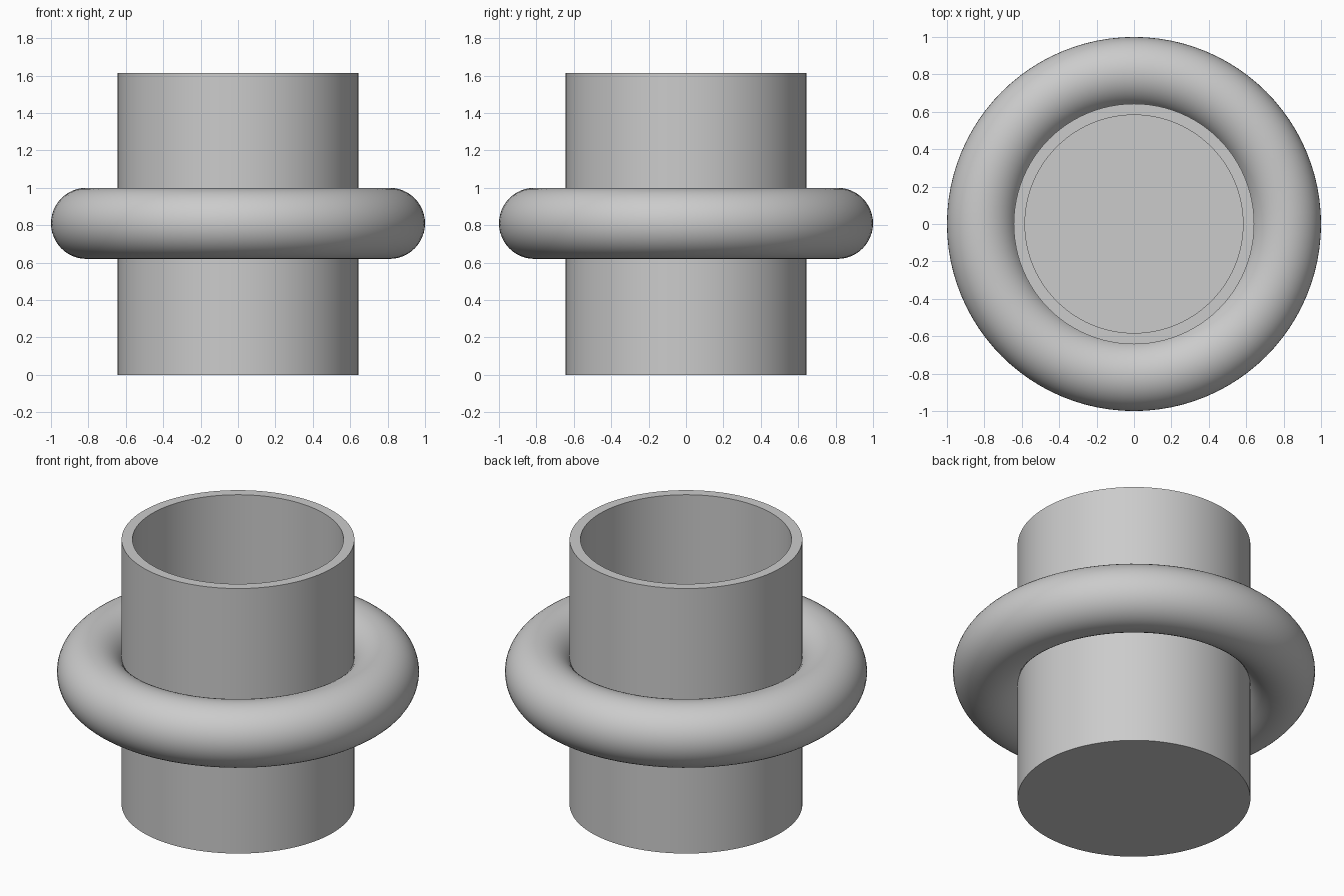
import bpy
import bmesh
from math import radians, tau
from mathutils import Matrix, Vector

cube = bpy.data.objects.get("Cube")
if cube:
    bpy.data.objects.remove(cube, do_unlink=True)

OUTER, INNER, HEIGHT, FLOOR = 0.643, 0.583, 1.615, 0.06
RING_MAJOR, RING_MINOR, RING_Z = 0.81, 0.19, 0.81

grey = bpy.data.materials.new("plain grey")
colour = (0.6, 0.6, 0.6, 1)
grey.use_nodes = True
grey.diffuse_color = colour
grey.node_tree.nodes["Principled BSDF"].inputs["Base Color"].default_value = colour


def finish(obj):
    """Give the part its colour and smooth shading with sharp rims."""
    obj.data.materials.append(grey)
    bpy.ops.object.select_all(action="DESELECT")
    obj.select_set(True)
    bpy.context.view_layer.objects.active = obj
    bpy.ops.object.shade_smooth_by_angle(angle=radians(30))


# Open cup: wall profile revolved around the vertical axis
profile = [(0, 0), (OUTER, 0), (OUTER, HEIGHT), (INNER, HEIGHT), (INNER, FLOOR), (0, FLOOR)]
bm = bmesh.new()
points = [bm.verts.new((r, 0, z)) for r, z in profile]
edges = [bm.edges.new(pair) for pair in zip(points, points[1:])]
bmesh.ops.spin(bm, geom=points + edges, cent=(0, 0, 0), axis=(0, 0, 1),
               angle=tau, steps=96, use_merge=True)
bmesh.ops.remove_doubles(bm, verts=bm.verts, dist=0.0001)
bmesh.ops.recalc_face_normals(bm, faces=bm.faces)
mesh = bpy.data.meshes.new("cup_body")
bm.to_mesh(mesh)
bm.free()
cup = bpy.data.objects.new("cup_body", mesh)
bpy.context.collection.objects.link(cup)
finish(cup)

# Round ring around the middle, trimmed inside the cup wall
bpy.ops.mesh.primitive_torus_add(major_segments=96, minor_segments=48,
                                 major_radius=RING_MAJOR, minor_radius=RING_MINOR,
                                 location=(0, 0, RING_Z))
ring = bpy.context.object
ring.name = "ring"
finish(ring)
